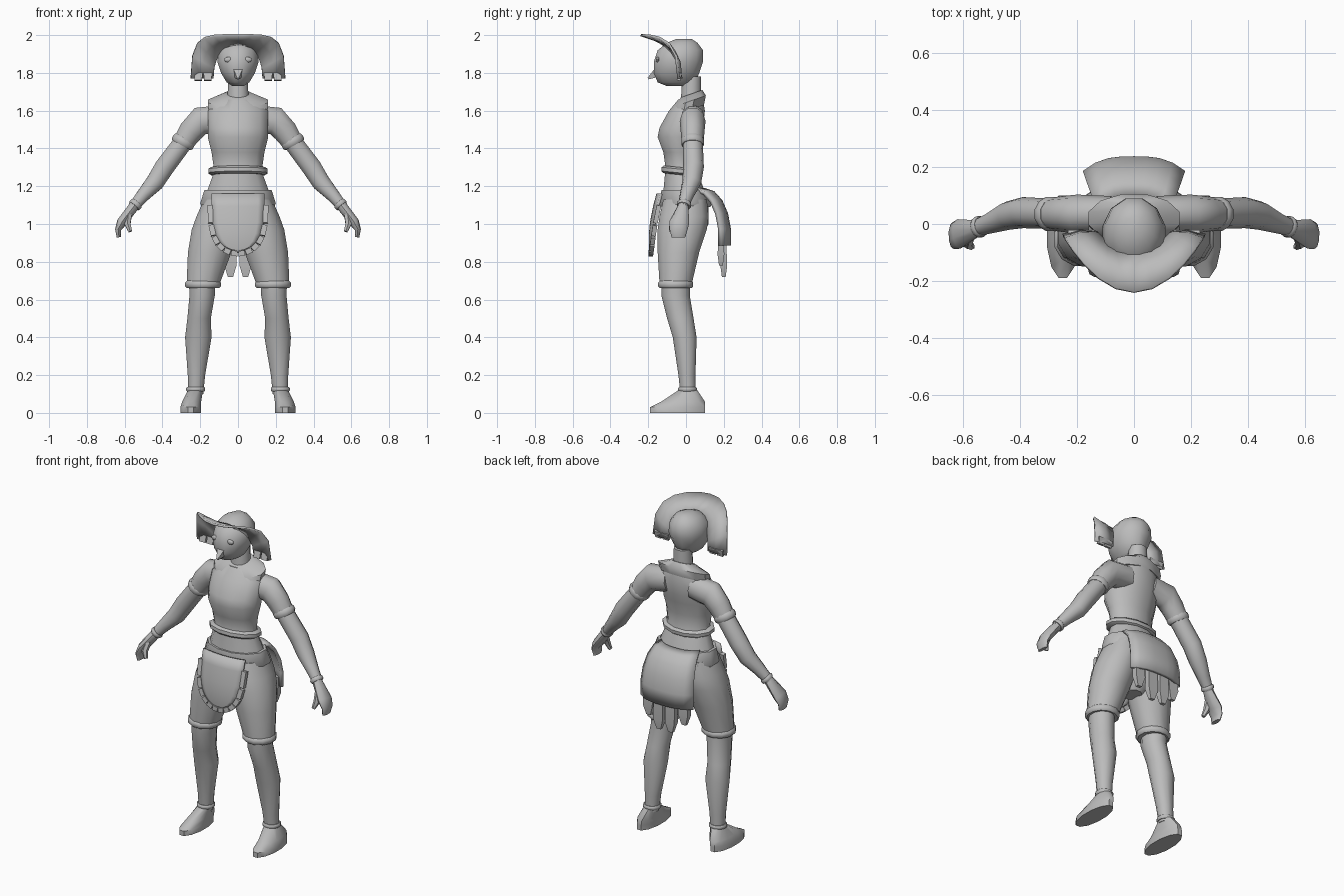
import bpy, bmesh, math
from mathutils import Vector

if "Cube" in bpy.data.objects:
    bpy.data.objects.remove(bpy.data.objects["Cube"], do_unlink=True)

grey = bpy.data.materials.new("plain_grey")
grey.use_nodes = True
grey.diffuse_color = (.5, .5, .5, 1)
grey.node_tree.nodes["Principled BSDF"].inputs["Base Color"].default_value = grey.diffuse_color

UP = Vector((0, 0, 1))
BACK = Vector((0, 1, 0))


def finish(name, bm, mirror=False, thick=0):
    """Turn a bmesh into a shaded object, optionally thickened and mirrored."""
    bmesh.ops.recalc_face_normals(bm, faces=bm.faces)
    mesh = bpy.data.meshes.new(name)
    bm.to_mesh(mesh)
    bm.free()
    mesh.materials.append(grey)
    part = bpy.data.objects.new(name, mesh)
    bpy.context.collection.objects.link(part)
    bpy.ops.object.select_all(action="DESELECT")
    part.select_set(True)
    bpy.context.view_layer.objects.active = part
    bpy.ops.object.shade_smooth_by_angle(angle=math.radians(45))
    if thick:
        solid = part.modifiers.new("thickness", "SOLIDIFY")
        solid.thickness, solid.offset = thick, 0
    if mirror:
        part.modifiers.new("mirror", "MIRROR")


def loft(name, rings, closed=True, **options):
    """Skin rows of points; closed rows become a capped solid."""
    bm = bmesh.new()
    rows = [[bm.verts.new(point) for point in ring] for ring in rings]
    count = len(rows[0])
    for low, high in zip(rows, rows[1:]):
        for i in range(count if closed else count - 1):
            j = (i + 1) % count
            bm.faces.new((low[i], low[j], high[j], high[i]))
    if closed:
        bm.faces.new(rows[0])
        bm.faces.new(rows[-1])
    finish(name, bm, **options)


def hoop(centre, along, side, depth, sides=12):
    """Oval loop of points facing a direction."""
    along = along.normalized()
    deep = (BACK - along * along.dot(BACK)).normalized()
    across = along.cross(deep)
    grow = 1 / math.cos(math.pi / sides)
    turns = [math.tau * (i + .5) / sides for i in range(sides)]
    return [centre + grow * (across * side * math.cos(t) + deep * depth * math.sin(t)) for t in turns]


def oval(z, wide, front, back, x=0, tilt=0):
    """Level loop given by half width and its front and back limits."""
    centre = Vector((x, (front + back) / 2, z))
    return hoop(centre, UP - BACK * tilt, wide, (back - front) / 2)


def stack(name, *rings, **options):
    loft(name, rings, **options)


def knot(x, y, z, side, depth=None):
    return Vector((x, y, z)), side, depth or side


def tube(name, *knots, sides=10, **options):
    """Solid that follows a path of knots."""
    spots = [k[0] for k in knots]
    last = len(spots) - 1
    rings = []
    for i, (spot, side, depth) in enumerate(knots):
        along = spots[min(i + 1, last)] - spots[max(i - 1, 0)]
        rings.append(hoop(spot, along, side, depth, sides))
    loft(name, rings, **options)


def trim(name, centre, along, side, depth, high=.02, **options):
    """Rounded band around a limb or the waist."""
    step = Vector(along).normalized() * high
    profile = ((-1, .9), (-.5, 1), (.5, 1), (1, .9))
    loft(name, [hoop(Vector(centre) + step * f, step, side * s, depth * s) for f, s in profile], **options)


# Head, face and neck
stack("head",
      oval(z=1.73, wide=.03, front=-.1, back=0),
      oval(z=1.75, wide=.06, front=-.15, back=.05),
      oval(z=1.8, wide=.09, front=-.17, back=.07),
      oval(z=1.86, wide=.11, front=-.17, back=.09),
      oval(z=1.92, wide=.1, front=-.15, back=.09),
      oval(z=1.96, wide=.07, front=-.1, back=.06),
      oval(z=1.98, wide=.03, front=-.05, back=.03))
tube("nose", knot(0, -.14, 1.81, side=.03), knot(0, -.2, 1.77, side=.005), sides=4)
stack("neck",
      oval(z=1.6, wide=.06, front=-.03, back=.08),
      oval(z=1.78, wide=.05, front=-.02, back=.08))
bm = bmesh.new()
bmesh.ops.create_uvsphere(bm, u_segments=10, v_segments=6, radius=1)
bmesh.ops.scale(bm, vec=(.025, .01, .015), verts=bm.verts)
bmesh.ops.translate(bm, vec=(.05, -.15, 1.87), verts=bm.verts)
finish("eye", bm, mirror=True)


# Upswept hat brim with drooping side flaps
def brim_arc(wide, side_y, reach, rise, power):
    steps = [i / 6 for i in range(7)]
    return [Vector((wide * math.sin(t * math.pi / 2),
                    side_y - reach * math.cos(t * math.pi / 2) ** 2,
                    1.77 + rise * (1 - t ** power))) for t in steps]


outer = brim_arc(wide=.25, side_y=-.04, reach=.2, rise=.23, power=4)
inner = brim_arc(wide=.13, side_y=-.03, reach=.08, rise=.18, power=2)
middle = [(a + b) / 2 + BACK * .01 for a, b in zip(outer, inner)]
loft("hat_brim", [outer, middle, inner], closed=False, mirror=True, thick=.012)
for x in (.16, .21):
    tube("brim_flap_end", knot(x, -.03, 1.8, side=.022, depth=.01),
         knot(x, -.04, 1.76, side=.02, depth=.01), sides=4, mirror=True)

# Shirt, collar and hem
stack("shirt",
      oval(z=1.27, wide=.14, front=-.12, back=.07),
      oval(z=1.31, wide=.13, front=-.11, back=.06),
      oval(z=1.38, wide=.14, front=-.12, back=.06),
      oval(z=1.46, wide=.16, front=-.15, back=.08),
      oval(z=1.51, wide=.16, front=-.14, back=.09),
      oval(z=1.6, wide=.16, front=-.09, back=.1),
      oval(z=1.66, wide=.08, front=-.04, back=.09))
stack("collar",
      oval(z=1.6, wide=.155, front=-.08, back=.1, tilt=.35),
      oval(z=1.65, wide=.16, front=-.07, back=.11, tilt=.35),
      oval(z=1.69, wide=.07, front=-.03, back=.09, tilt=.35))
trim("shirt_hem", (0, -.025, 1.28), along=(0, .1, 1), side=.157, depth=.105)

# Sleeves, arms and hands
tube("sleeve",
     knot(.08, .035, 1.56, side=.07, depth=.06),
     knot(.2, .035, 1.545, side=.075, depth=.065),
     knot(.25, .035, 1.49, side=.065, depth=.06),
     knot(.29, .035, 1.43, side=.055), mirror=True)
trim("sleeve_cuff", (.29, .035, 1.435), along=(.5, 0, -.9), side=.062, depth=.06, mirror=True)
tube("arm",
     knot(.27, .035, 1.46, side=.05),
     knot(.39, .04, 1.3, side=.052),
     knot(.44, .03, 1.22, side=.048),
     knot(.5, .005, 1.155, side=.036),
     knot(.555, -.015, 1.09, side=.027), mirror=True)
trim("bracelet", (.543, -.01, 1.103), along=(.6, -.2, -.7), side=.035, depth=.037, high=.012, mirror=True)
tube("hand",
     knot(.55, -.015, 1.095, side=.027),
     knot(.615, -.035, 1.01, side=.026, depth=.05),
     knot(.635, -.04, .97, side=.016, depth=.045),
     knot(.63, -.04, .93, side=.012, depth=.035), mirror=True)
tube("thumb",
     knot(.58, -.045, 1.05, side=.018),
     knot(.585, -.07, 1, side=.016),
     knot(.57, -.08, .96, side=.01), sides=6, mirror=True)

# Hips and belt
stack("hips",
      oval(z=1.28, wide=.125, front=-.11, back=.06),
      oval(z=1.17, wide=.165, front=-.12, back=.1),
      oval(z=1.1, wide=.19, front=-.13, back=.12),
      oval(z=1, wide=.19, front=-.13, back=.12),
      oval(z=.86, wide=.05, front=-.07, back=.04))
stack("belt",
      oval(z=1.09, wide=.19, front=-.13, back=.13),
      oval(z=1.11, wide=.2, front=-.14, back=.135),
      oval(z=1.18, wide=.178, front=-.13, back=.11))

# Shorts, legs and feet
stack("shorts_leg",
      oval(x=.1, z=1.13, wide=.08, front=-.12, back=.11),
      oval(x=.11, z=1.04, wide=.11, front=-.14, back=.12),
      oval(x=.125, z=.97, wide=.12, front=-.15, back=.11),
      oval(x=.15, z=.85, wide=.115, front=-.15, back=.07),
      oval(x=.185, z=.68, wide=.087, front=-.14, back=.03), mirror=True)
trim("shorts_cuff", (.185, -.055, .68), along=(0, 0, 1), side=.095, depth=.093, mirror=True)
stack("lower_leg",
      oval(x=.19, z=.72, wide=.07, front=-.13, back=.02),
      oval(x=.19, z=.62, wide=.067, front=-.13, back=.02),
      oval(x=.206, z=.5, wide=.062, front=-.1, back=.04),
      oval(x=.21, z=.4, wide=.07, front=-.07, back=.056),
      oval(x=.22, z=.2, wide=.046, front=-.04, back=.05),
      oval(x=.224, z=.1, wide=.04, front=-.03, back=.05), mirror=True)
trim("anklet", (.224, .008, .125), along=(0, 0, 1), side=.05, depth=.05, high=.012, mirror=True)
stack("foot",
      oval(x=.25, z=0, wide=.055, front=-.19, back=.1),
      oval(x=.25, z=.03, wide=.055, front=-.19, back=.1),
      oval(x=.245, z=.06, wide=.05, front=-.13, back=.1),
      oval(x=.225, z=.12, wide=.04, front=-.04, back=.06), mirror=True)

# Front apron panel with a segmented border
COLUMNS = [i / 4 - 1 for i in range(9)]


def apron_point(across, turn, grow=1):
    """Point on the rounded apron; turn runs from the top edge to the tip."""
    drop = math.sqrt(math.sin(turn))
    x = across * .14 * grow * math.cos(turn)
    return Vector((x, -.15 - .04 * math.sin(drop * 2) + x * x, 1.16 - .3 * grow * drop))


turns = [math.radians(90) * i / 6 for i in range(7)]
loft("front_apron", [[apron_point(s, t) for s in COLUMNS] for t in (0, .05, *turns[1:-1], 1.5)],
     closed=False, thick=.014)
for start, end in zip([.03] + turns[1:], turns[1:]):
    a, b = apron_point(1, start, grow=1.06), apron_point(1, end, grow=1.06)
    tube("apron_border", knot(*a.lerp(b, .06), side=.014, depth=.012),
         knot(*a.lerp(b, .94), side=.014, depth=.012), sides=4, mirror=True)


# Rear apron panel with hanging tassels
def rear_point(across, turn):
    bulge = math.sin(turn)
    return Vector((across * (.13 + .045 * bulge),
                   .1 + .13 * bulge - .05 * abs(across) ** 3,
                   .93 + .25 * math.cos(turn)))


loft("rear_apron", [[rear_point(s, math.radians(t)) for s in COLUMNS] for t in range(0, 101, 20)],
     closed=False, thick=.02)
for x, y, low in ((.04, .2, .72), (.12, .185, .78)):
    tube("tassel",
         knot(x, y, .94, side=.032, depth=.012),
         knot(x, y, low + .06, side=.032, depth=.018),
         knot(x, y, low, side=.014, depth=.01), sides=4, mirror=True)
